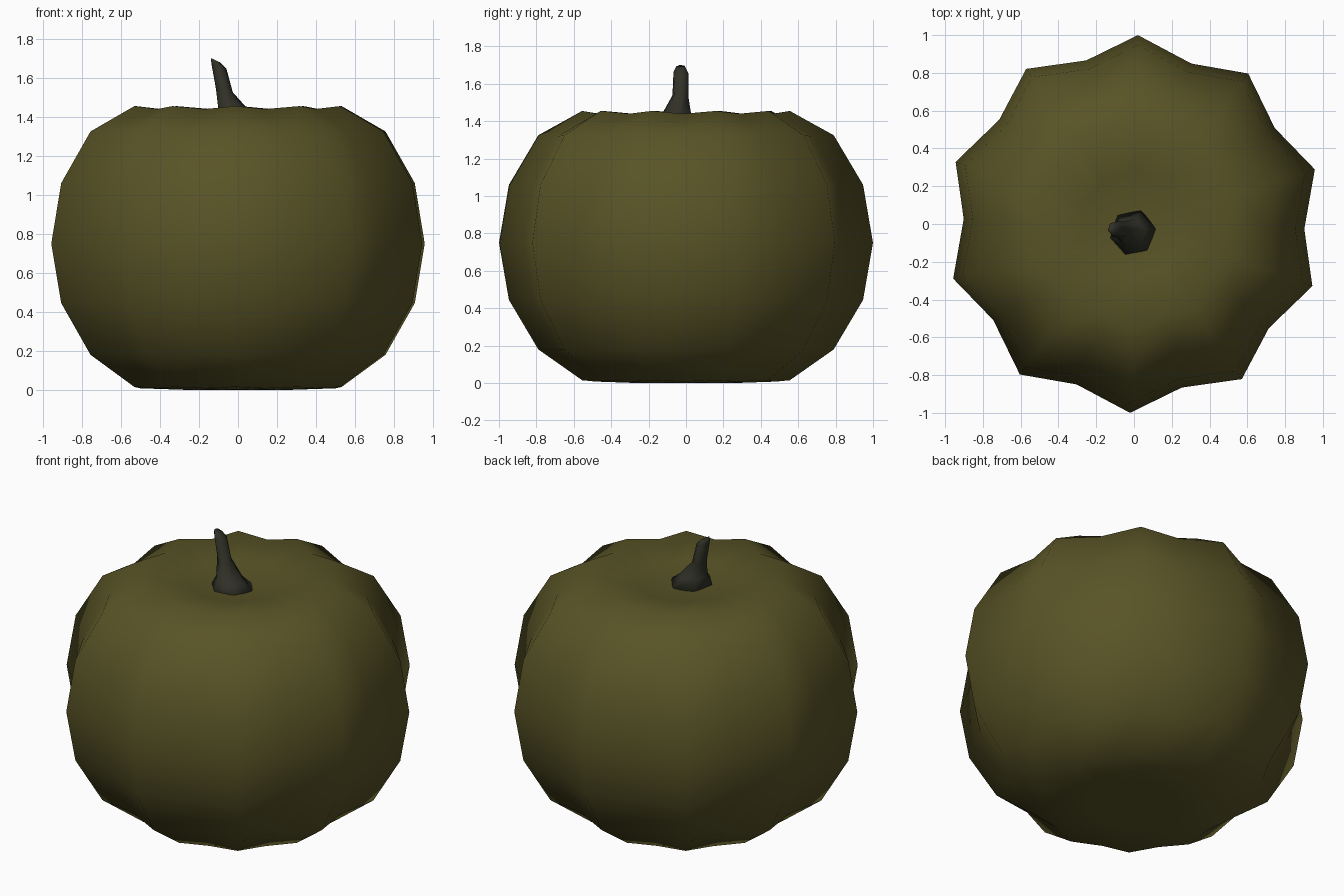
import bpy, bmesh, math
from mathutils import Vector, Matrix

if "Cube" in bpy.data.objects:
    bpy.data.objects.remove(bpy.data.objects["Cube"])


def material(name, color):
    m = bpy.data.materials.new(name)
    m.diffuse_color = (*color, 1)
    m.use_nodes = True
    m.node_tree.nodes["Principled BSDF"].inputs["Base Color"].default_value = m.diffuse_color
    return m


def loft(name, rings, mat, start=None, end=None):
    """Skin a stack of equal rings; close ends with a pole point or a flat cap."""
    bm = bmesh.new()
    loops = [[bm.verts.new(p) for p in ring] for ring in rings]
    n = len(loops[0])
    for a, b in zip(loops, loops[1:]):
        for i in range(n):
            j = (i + 1) % n
            bm.faces.new((a[i], a[j], b[j], b[i]))
    for loop, pole in ((loops[0], start), (loops[-1], end)):
        if pole is None:
            bm.faces.new(loop)
        else:
            tip = bm.verts.new(pole)
            for i in range(n):
                bm.faces.new((loop[i], loop[(i + 1) % n], tip))
    bmesh.ops.recalc_face_normals(bm, faces=bm.faces)
    for f in bm.faces:
        f.smooth = True
    me = bpy.data.meshes.new(name)
    bm.to_mesh(me)
    bm.free()
    me.materials.append(mat)
    ob = bpy.data.objects.new(name, me)
    bpy.context.collection.objects.link(ob)
    return ob


olive = material("olive_green_rind", (0.098, 0.087, 0.0194))
dark = material("dark_grey_green_stem", (0.030, 0.030, 0.021))

# Pumpkin body: ten ribs; ring = (ridge radius, ridge height, valley height)
profile = [(0.29, 0.003, 0.0), (0.555, 0.015, 0.008), (0.79, 0.18, 0.18),
           (0.947, 0.445, 0.445), (1.0, 0.75, 0.75), (0.947, 1.06, 1.06),
           (0.79, 1.325, 1.32), (0.555, 1.455, 1.44), (0.29, 1.41, 1.405)]
rings = []
for r, z_ridge, z_valley in profile:
    ring = []
    for i in range(20):
        valley = i % 2
        a = math.radians(16.8 + 18 * i - 0.5 * valley)
        rr = r * (0.902 if valley else 1.0)
        ring.append((rr * math.cos(a), rr * math.sin(a), z_valley if valley else z_ridge))
    rings.append(ring)
loft("pumpkin_body", rings, olive, (0, 0, 0), (0, 0, 1.37))

# Stem: flared six-sided base, bent toward -x; ring = (centre, radius, tilt)
stem = [((0, -0.05, 1.37), 0.137, 0), ((-0.02, -0.05, 1.435), 0.083, -5),
        ((-0.07, -0.03, 1.535), 0.045, -12), ((-0.098, -0.027, 1.66), 0.042, -20),
        ((-0.115, -0.027, 1.69), 0.026, -25)]
rings = []
for c, r, tilt in stem:
    rot = Matrix.Rotation(math.radians(-tilt), 3, 'Y')
    rings.append([Vector(c) + rot @ Vector((r * math.cos(math.radians(11 + 60 * i)),
                                            r * math.sin(math.radians(11 + 60 * i)), 0))
                  for i in range(6)])
loft("stem", rings, dark)
